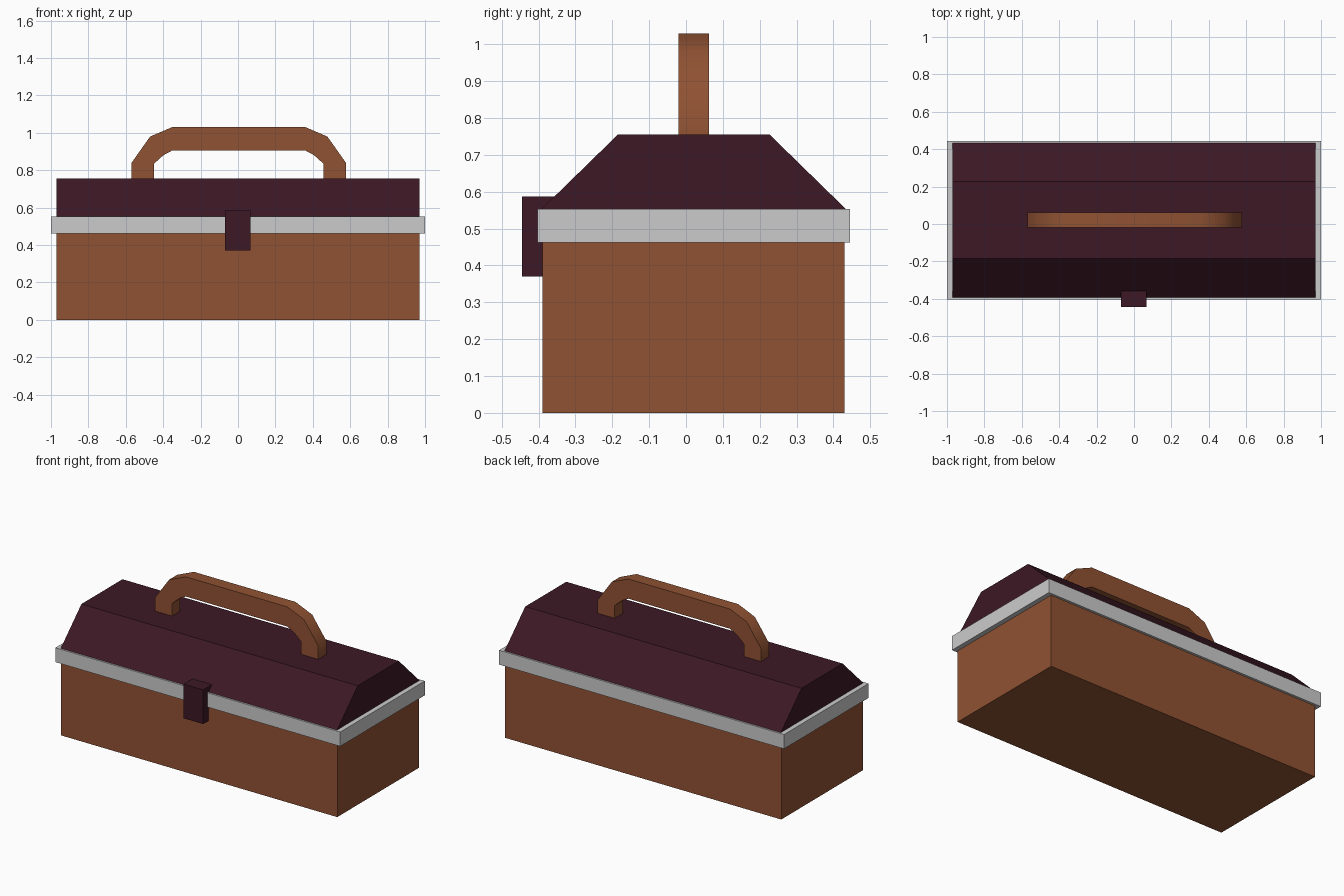
import bpy
import bmesh
from mathutils import Vector

if "Cube" in bpy.data.objects:
    bpy.data.objects.remove(bpy.data.objects["Cube"])


def material(name, color):
    m = bpy.data.materials.new(name)
    m.diffuse_color = (*color, 1)
    m.use_nodes = True
    m.node_tree.nodes["Principled BSDF"].inputs["Base Color"].default_value = m.diffuse_color
    return m


def prism(name, profile, axis, lo, hi, mat=None, smooth=None):
    """Extrude a 2D profile along x (profile is y,z) or y (profile is x,z)."""
    bm = bmesh.new()
    pts = [(lo, a, b) if axis == 'x' else (a, lo, b) for a, b in profile]
    face = bm.faces.new([bm.verts.new(p) for p in pts])
    ext = bmesh.ops.extrude_face_region(bm, geom=[face])
    move = Vector((hi - lo, 0, 0)) if axis == 'x' else Vector((0, hi - lo, 0))
    bmesh.ops.translate(bm, vec=move,
                        verts=[g for g in ext['geom'] if isinstance(g, bmesh.types.BMVert)])
    bmesh.ops.recalc_face_normals(bm, faces=bm.faces)
    mesh = bpy.data.meshes.new(name)
    bm.to_mesh(mesh)
    bm.free()
    ob = bpy.data.objects.new(name, mesh)
    bpy.context.collection.objects.link(ob)
    if mat:
        mesh.materials.append(mat)
    if smooth:
        bpy.ops.object.select_all(action='DESELECT')
        ob.select_set(True)
        bpy.context.view_layer.objects.active = ob
        bpy.ops.object.shade_smooth_by_angle(angle=smooth)
    return ob


def box(name, x, y, z, mat=None):
    return prism(name, [(y[0], z[0]), (y[1], z[0]), (y[1], z[1]), (y[0], z[1])],
                 'x', x[0], x[1], mat)


brown = material("brown", (0.28, 0.085, 0.033))
plum = material("plum", (0.045, 0.009, 0.018))

# Lower case and the metal band around its mouth
box("case", (-0.97, 0.97), (-0.39, 0.43), (0, 0.47), brown)
box("rim", (-1, 1), (-0.403, 0.445), (0.462, 0.553))

# Lid with sloping front and back
prism("lid", [(-0.395, 0.55), (0.437, 0.55), (0.227, 0.755), (-0.185, 0.755)],
      'x', -0.97, 0.97, plum)

# Front latch
box("latch", (-0.07, 0.067), (-0.445, -0.35), (0.37, 0.587), plum)

# Carrying handle: one half of the arch outline, mirrored about its centre
outer = [(0.573, 0.75), (0.573, 0.84), (0.474, 0.98), (0.357, 1.03)]
inner = [(0.357, 0.905), (0.403, 0.88), (0.453, 0.835), (0.453, 0.75)]
half = outer + [(-x, z) for x, z in reversed(outer)]
half += [(-x, z) for x, z in reversed(inner)] + inner
prism("handle", [(x + 0.004, z) for x, z in half], 'y', -0.02, 0.062, brown, smooth=0.75)
